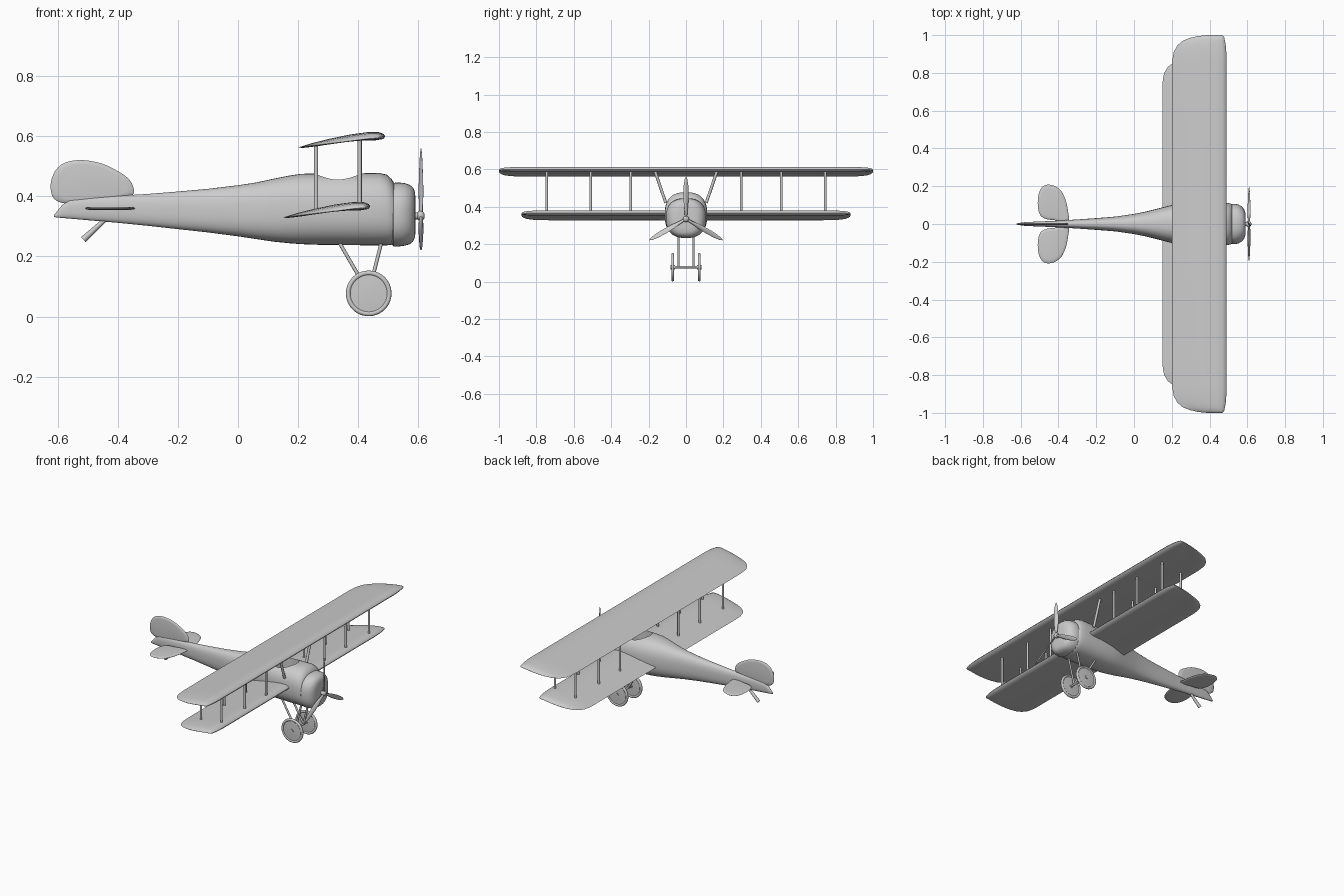
import bpy, bmesh
from math import cos, sin, pi, radians
from mathutils import Vector, Matrix

if "Cube" in bpy.data.objects:
    bpy.data.objects.remove(bpy.data.objects["Cube"])


def smooth(ob, angle=40):
    bpy.ops.object.select_all(action='DESELECT')
    bpy.context.view_layer.objects.active = ob
    ob.select_set(True)
    bpy.ops.object.shade_smooth_by_angle(angle=radians(angle))


def loft(name, rings, angle=40):
    """Skin a row of equal-length point rings and cap both ends."""
    bm = bmesh.new()
    rows = [[bm.verts.new(p) for p in r] for r in rings]
    n = len(rows[0])
    for a, b in zip(rows, rows[1:]):
        for i in range(n):
            j = (i + 1) % n
            bm.faces.new((a[i], a[j], b[j], b[i]))
    bm.faces.new(rows[0])
    bm.faces.new(rows[-1])
    bmesh.ops.recalc_face_normals(bm, faces=bm.faces)
    me = bpy.data.meshes.new(name)
    bm.to_mesh(me)
    bm.free()
    ob = bpy.data.objects.new(name, me)
    bpy.context.collection.objects.link(ob)
    smooth(ob, angle)
    return ob


def section(x, hw, zb, zt, n=2.5, count=40):
    """Superellipse body section standing across x."""
    pts = []
    for i in range(count):
        a = 2 * pi * i / count
        c, s = cos(a), sin(a)
        y = hw * abs(c) ** (2 / n) * (1 if c > 0 else -1)
        z = (zt - zb) / 2 * abs(s) ** (2 / n) * (1 if s > 0 else -1)
        pts.append((x, y, (zb + zt) / 2 + z))
    return pts


def rod(name, a, b, r1=.007, r2=None, sides=12):
    a, b = Vector(a), Vector(b)
    r2 = r1 if r2 is None else r2
    q = (b - a).to_track_quat('Z', 'Y')
    ring = lambda o, r: [o + q @ Vector((r * cos(2 * pi * i / sides), r * sin(2 * pi * i / sides), 0))
                         for i in range(sides)]
    return loft(name, [ring(a, r1), ring(b, r2)])


def curve_outline(pts, steps=4):
    """Closed Catmull-Rom smoothing of a 2D outline."""
    out, n = [], len(pts)
    for i in range(n):
        p0, p1, p2, p3 = (Vector(pts[(i + k) % n]) for k in (-1, 0, 1, 2))
        for s in range(steps):
            t = s / steps
            out.append(.5 * (2 * p1 + (p2 - p0) * t + (2 * p0 - 5 * p1 + 4 * p2 - p3) * t * t
                             + (3 * p1 - p0 - 3 * p2 + p3) * t ** 3))
    return out


def plate(name, pts, half, place):
    """Thin lens-edged plate from an outline."""
    pts = curve_outline(pts)
    c = sum(pts, Vector((0, 0))) / len(pts)
    rings = [[place(c + (p - c) * k, h) for p in pts]
             for k, h in ((.8, -half), (.95, -half * .7), (1, 0), (.95, half * .7), (.8, half))]
    return loft(name, rings, 60)


# fuselage: x, half width, bottom, top
body = [(-.612, .005, .331, .339), (-.585, .009, .328, .371), (-.56, .011, .326, .388),
        (-.48, .014, .319, .396), (-.4, .018, .312, .402), (-.3, .024, .302, .408),
        (-.2, .031, .291, .416), (-.1, .039, .280, .425), (0, .053, .267, .437), (.06, .065, .258, .446),
        (.12, .08, .249, .459), (.17, .093, .244, .469), (.21, .102, .241, .475), (.26, .108, .239, .476),
        (.34, .112, .238, .476), (.43, .114, .237, .477), (.47, .114, .237, .478), (.495, .112, .237, .472),
        (.512, .108, .239, .457), (.522, .1, .245, .44)]
fuselage = loft("fuselage", [section(*s) for s in body])

# cockpit opening
cutter = loft("cockpit_cutter", [[(.335 + .083 * cos(2 * pi * i / 32), .075 * sin(2 * pi * i / 32), z)
                                  for i in range(32)] for z in (.33, .6)])
mod = fuselage.modifiers.new("cockpit", 'BOOLEAN')
mod.object, mod.operation, mod.solver = cutter, 'DIFFERENCE', 'EXACT'
bpy.context.view_layer.objects.active = fuselage
bpy.ops.object.modifier_apply(modifier=mod.name)
bpy.data.objects.remove(cutter)
smooth(fuselage)

# engine cowling
cowl = [(.513, .1, .238, .438), (.518, .106, .233, .445), (.535, .107, .233, .446), (.555, .102, .236, .444),
        (.572, .092, .241, .438), (.583, .078, .25, .429), (.589, .062, .264, .415), (.591, .045, .285, .39)]
loft("engine_cowling", [section(*s) for s in cowl])

# wings: airfoil as (chord fraction, height), planform as (span, trailing, leading, thickness)
foil = [(0, 0), (.17, .015), (.35, .028), (.6, .043), (.8, .051), (.92, .051), (.98, .045), (1, .037),
        (.98, .028), (.88, .023), (.7, .022), (.45, .015), (.2, .003), (.05, -.002)]
plan = [(.15, 0, 1, 1), (.83, 0, 1, 1), (.87, .01, 1, 1), (.91, .035, .995, .95), (.945, .1, .985, .85),
        (.97, .2, .97, .75), (.985, .33, .96, .6), (.995, .48, .945, .4), (1, .65, .92, .15)]
plan = [(-s, t, l, k) for s, t, l, k in reversed(plan)] + plan


def wing(name, x, z, span):
    rings = []
    for s, t, l, k in plan:
        ring = []
        for u, h in foil:
            v = t + (l - t) * u
            ring.append((x + .29 * v, s * span, z + .036 * v + (h - .036 * u) * k))
        rings.append(ring)
    return loft(name, rings, 50)


wing("upper_wing", .2, .563, 1)
wing("lower_wing", .15, .33, .88)

# struts, undercarriage legs and wheels on both sides
for side, tag in ((1, "left"), (-1, "right")):
    for i, y in enumerate((.295, .51, .745)):
        rod(f"{tag}_rear_wing_strut_{i}", (.26, side * y, .35), (.26, side * y, .578))
        rod(f"{tag}_front_wing_strut_{i}", (.405, side * y, .37), (.405, side * y, .592))
    rod(f"{tag}_cabin_strut", (.405, side * .108, .42), (.405, side * .166, .592), .008)
    rod(f"{tag}_rear_gear_leg", (.335, side * .04, .25), (.435, side * .04, .078), .006)
    rod(f"{tag}_front_gear_leg", (.478, side * .04, .25), (.435, side * .04, .078), .006)
    y = side * .071
    bpy.ops.mesh.primitive_torus_add(location=(.435, y, .077), rotation=(pi / 2, 0, 0), major_radius=.068,
                                     minor_radius=.008, major_segments=40, minor_segments=10)
    tyre = bpy.context.object
    tyre.name = f"{tag}_tyre"
    smooth(tyre)
    loft(f"{tag}_wheel_disc", [[(.435 + r * cos(2 * pi * i / 40), y + d, .077 + r * sin(2 * pi * i / 40))
                               for i in range(40)]
                              for r, d in ((.02, -.007), (.064, -.004), (.064, .004), (.02, .007))])
    rod(f"{tag}_hub_cap", (.435, y - .011, .077), (.435, y + .011, .077), .011, sides=16)
    # tailplane half
    tail = [(-.345, .01), (-.348, .06), (-.36, .12), (-.385, .175), (-.425, .203), (-.465, .207), (-.494, .185),
            (-.508, .14), (-.508, .085), (-.495, .045), (-.465, .026), (-.42, .02), (-.38, .01)]
    plate(f"{tag}_tailplane", tail, .005, lambda p, h: (p.x, side * p.y, .36 + h))

rod("axle", (.435, -.07, .077), (.435, .07, .077), .006)
rod("tail_skid", (-.44, 0, .325), (-.515, 0, .256), .007, .011)

# rudder
fin = [(-.35, .405), (-.35, .435), (-.366, .46), (-.4, .484), (-.45, .508), (-.5, .519), (-.54, .52),
       (-.58, .51), (-.606, .488), (-.621, .455), (-.623, .42), (-.61, .39), (-.57, .376), (-.48, .38), (-.4, .39)]
plate("rudder", fin, .006, lambda p, h: (p.x, h, p.y))

# propeller: radius, half chord, half thickness, pitch
blade = [(.005, .006, .006, 20), (.04, .009, .005, 40), (.08, .014, .004, 32), (.13, .015, .003, 25),
         (.18, .013, .0025, 20), (.21, .008, .002, 18), (.225, .002, .001, 18)]
for n in range(3):
    turn = Matrix.Rotation(2 * pi * n / 3, 3, 'X')
    rings = []
    for r, c, t, pitch in blade:
        rot = Matrix.Rotation(radians(pitch), 3, 'Z')
        rings.append([Vector((.609, 0, .335)) + turn @ (rot @ Vector((t * cos(2 * pi * i / 12),
                      c * sin(2 * pi * i / 12), r))) for i in range(12)])
    loft(f"propeller_blade_{n}", rings, 60)
loft("propeller_hub", [[(x, r * cos(2 * pi * i / 20), .335 + r * sin(2 * pi * i / 20)) for i in range(20)]
                       for x, r in ((.585, .011), (.598, .012), (.602, .016), (.61, .017), (.617, .013), (.621, .006))])
